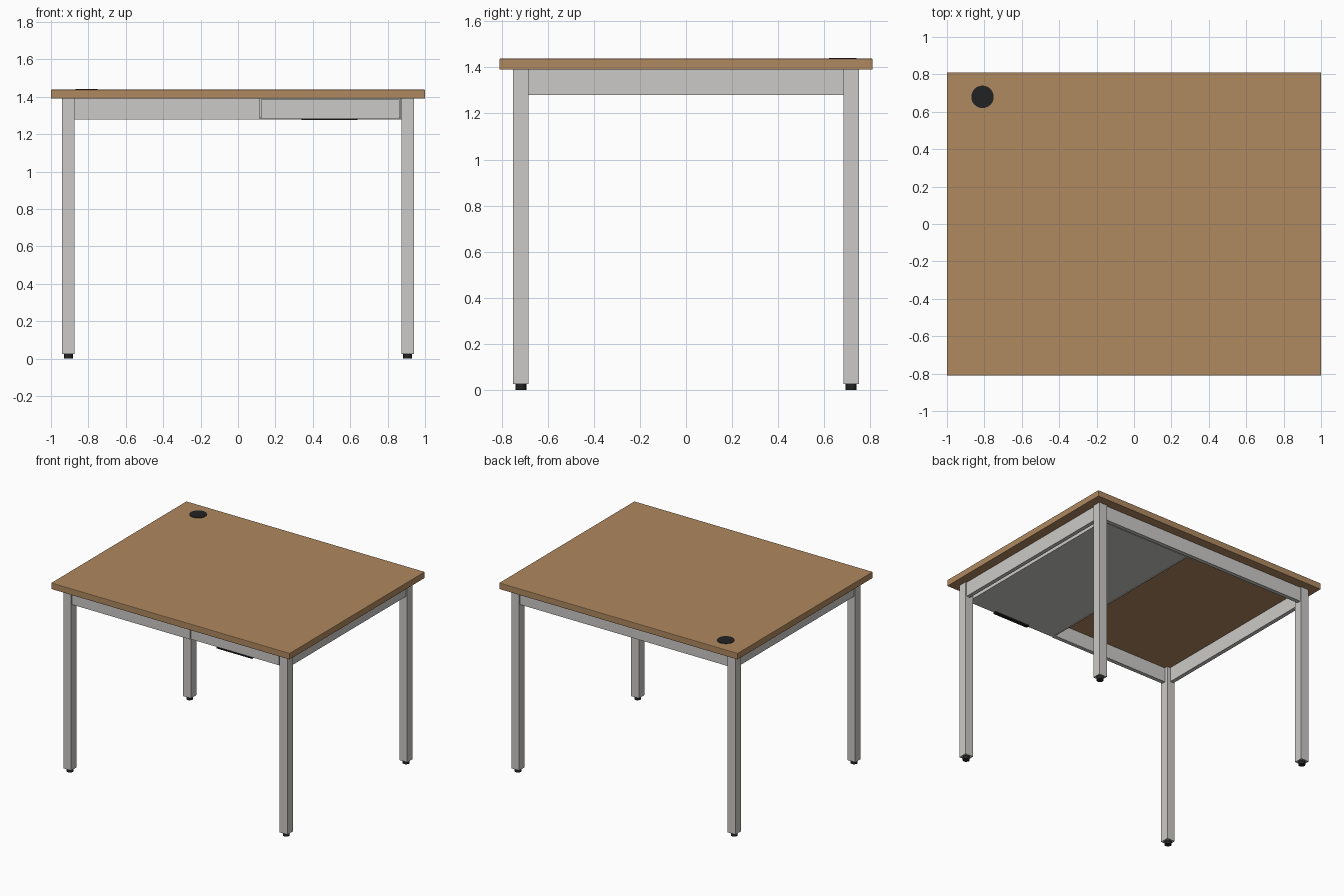
import bpy

old = bpy.data.objects.get("Cube")
if old:
    bpy.data.objects.remove(old, do_unlink=True)


def material(name, colour):
    m = bpy.data.materials.new(name)
    m.use_nodes = True
    m.diffuse_color = (*colour, 1)
    m.node_tree.nodes["Principled BSDF"].inputs["Base Color"].default_value = (*colour, 1)
    return m


wood = material("warm wood", (0.43, 0.25, 0.115))
metal = material("pale grey metal", (0.60, 0.59, 0.57))
black = material("black plastic", (0.016, 0.016, 0.017))


def box(name, x, y, z, mat, bevel=0):
    """Box from (min, max) pairs along each axis."""
    bpy.ops.mesh.primitive_cube_add(size=1)
    ob = bpy.context.object
    ob.name = name
    ob.location = [(a + b) / 2 for a, b in (x, y, z)]
    ob.scale = [b - a for a, b in (x, y, z)]
    bpy.ops.object.transform_apply(location=False, rotation=False, scale=True)
    ob.data.materials.append(mat)
    if bevel:
        mod = ob.modifiers.new("soft edges", "BEVEL")
        mod.width = bevel
        mod.segments = 2
    return ob


def disc(name, x, y, z, radius, mat, sides=32):
    bpy.ops.mesh.primitive_cylinder_add(
        vertices=sides, radius=radius, depth=z[1] - z[0], location=(x, y, sum(z) / 2))
    ob = bpy.context.object
    ob.name = name
    ob.data.materials.append(mat)
    bpy.ops.object.shade_smooth_by_angle()
    return ob


LEG_X, LEG_Y, HALF = 0.907, 0.717, 0.033   # leg centres and half width
IN_X, IN_Y = LEG_X - HALF, LEG_Y - HALF    # inner faces of the legs
OUT_X, OUT_Y = 0.93, 0.74                  # outer faces of the rails
THICK = 0.03
TOP, BOTTOM = 1.39, 1.28                   # rail heights

# Table top and cable grommet
box("table_top", (-1, 1), (-0.81, 0.81), (TOP, 1.438), wood, 0.004)
disc("cable_grommet", -0.81, 0.68, (1.43, 1.441), 0.06, black)

# Legs and adjustable feet
for sx, side in ((-1, "right"), (1, "left")):
    for sy, end in ((-1, "front"), (1, "back")):
        x, y = sx * LEG_X, sy * LEG_Y
        box(f"{end}_{side}_leg", (x - HALF, x + HALF), (y - HALF, y + HALF),
            (0.025, TOP), metal)
        disc(f"{end}_{side}_foot", x, y, (0, 0.03), 0.024, black, 16)

# Rails under the top
for sx, side in ((-1, "right"), (1, "left")):
    box(f"{side}_rail", sorted((sx * OUT_X, sx * (OUT_X - THICK))),
        (-IN_Y, IN_Y), (BOTTOM, TOP), metal)
box("back_rail", (-IN_X, IN_X), (OUT_Y - THICK, OUT_Y), (BOTTOM, TOP), metal)
box("front_rail", (-IN_X, 0.11), (-OUT_Y, THICK - OUT_Y), (BOTTOM, TOP), metal)

# Drawer housing walls and top strip
box("housing_inner_wall", (0.11, 0.117), (-OUT_Y, 0.70), (BOTTOM, TOP), metal)
box("housing_outer_wall", (0.867, IN_X), (-OUT_Y, 0.70), (BOTTOM, TOP), metal)

# Drawer
box("drawer_front", (0.122, 0.863), (-OUT_Y, -0.715), (1.284, 1.385), metal)
box("drawer_bottom", (0.117, 0.867), (-0.715, 0.70), (1.284, 1.292), metal)
box("drawer_back", (0.122, 0.863), (0.66, 0.67), (1.292, 1.36), metal)
for x, side in ((0.125, "right"), (0.85, "left")):
    box(f"drawer_{side}_side", (x, x + 0.01), (-0.715, 0.66), (1.292, 1.36), metal)
box("drawer_pull", (0.34, 0.64), (-0.745, -0.72), (1.275, 1.285), black)
